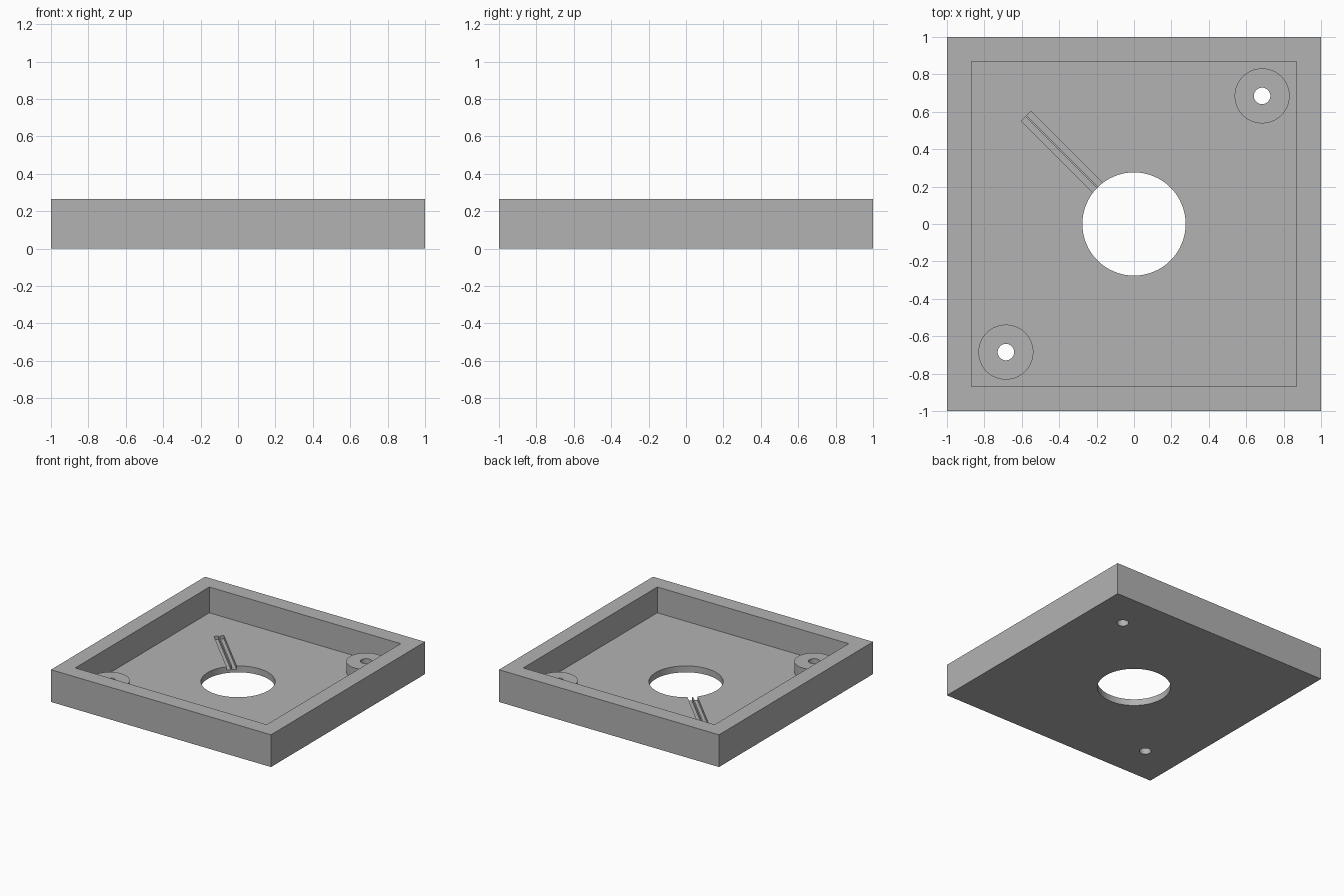
import bpy
from math import radians, cos, sin
from mathutils import Vector

if "Cube" in bpy.data.objects:
    bpy.data.objects.remove(bpy.data.objects["Cube"], do_unlink=True)

HEIGHT, FLOOR, BOSS_TOP = 0.265, 0.053, 0.142
INNER = 1.74
BOSS_AT = 0.685

grey = bpy.data.materials.new("plain grey")
grey.use_nodes = True
grey.diffuse_color = (0.448, 0.448, 0.448, 1)
grey.node_tree.nodes["Principled BSDF"].inputs["Base Color"].default_value = grey.diffuse_color


def box(name, size, low, high, centre=(0, 0), turn=0):
    bpy.ops.mesh.primitive_cube_add(size=1, location=(*centre, (low + high) / 2),
                                    rotation=(0, 0, turn))
    obj = bpy.context.object
    obj.name = name
    obj.scale = (*size, high - low)
    bpy.ops.object.transform_apply(location=True, rotation=True, scale=True)
    return obj


def cylinder(name, radius, low, high, centre=(0, 0)):
    bpy.ops.mesh.primitive_cylinder_add(vertices=64, radius=radius, depth=high - low,
                                        location=(*centre, (low + high) / 2))
    obj = bpy.context.object
    obj.name = name
    bpy.ops.object.transform_apply(location=True, rotation=True, scale=True)
    return obj


def cut(target, cutter):
    cutter.hide_render = True
    mod = target.modifiers.new("cut", 'BOOLEAN')
    mod.operation, mod.solver, mod.object = 'DIFFERENCE', 'EXACT', cutter
    bpy.context.view_layer.objects.active = target
    bpy.ops.object.modifier_apply(modifier=mod.name)
    bpy.data.objects.remove(cutter, do_unlink=True)


def finish(obj):
    obj.data.materials.clear()
    obj.data.materials.append(grey)
    bpy.ops.object.select_all(action='DESELECT')
    obj.select_set(True)
    bpy.context.view_layer.objects.active = obj
    bpy.ops.object.shade_smooth_by_angle(angle=radians(30))


# Square tray with a large centre opening
tray = box("tray", (2, 2), 0, HEIGHT)
cut(tray, box("cavity_cutter", (INNER, INNER), FLOOR, HEIGHT + 0.1))
cut(tray, cylinder("opening_cutter", 0.276, -0.1, HEIGHT))

# Twin wire channels running diagonally out of the opening
angle = radians(135)
along = Vector((cos(angle), sin(angle)))
across = Vector((-along.y, along.x))
start, end = 0.2, 0.816
for side in (-1, 1):
    centre = along * (start + end) / 2 + across * side * 0.0213
    cut(tray, box("channel_cutter", (end - start, 0.0325), FLOOR - 0.028, FLOOR + 0.05,
                  centre, angle))

# Screw bosses in opposite corners, drilled through the floor
for side, name in ((1, "back_left_boss"), (-1, "front_right_boss")):
    spot = (side * BOSS_AT, side * BOSS_AT)
    boss = cylinder(name, 0.147, FLOOR - 0.02, BOSS_TOP, spot)
    for part in (boss, tray):
        cut(part, cylinder("screw_hole_cutter", 0.044, -0.1, HEIGHT, spot))
    finish(boss)

finish(tray)
